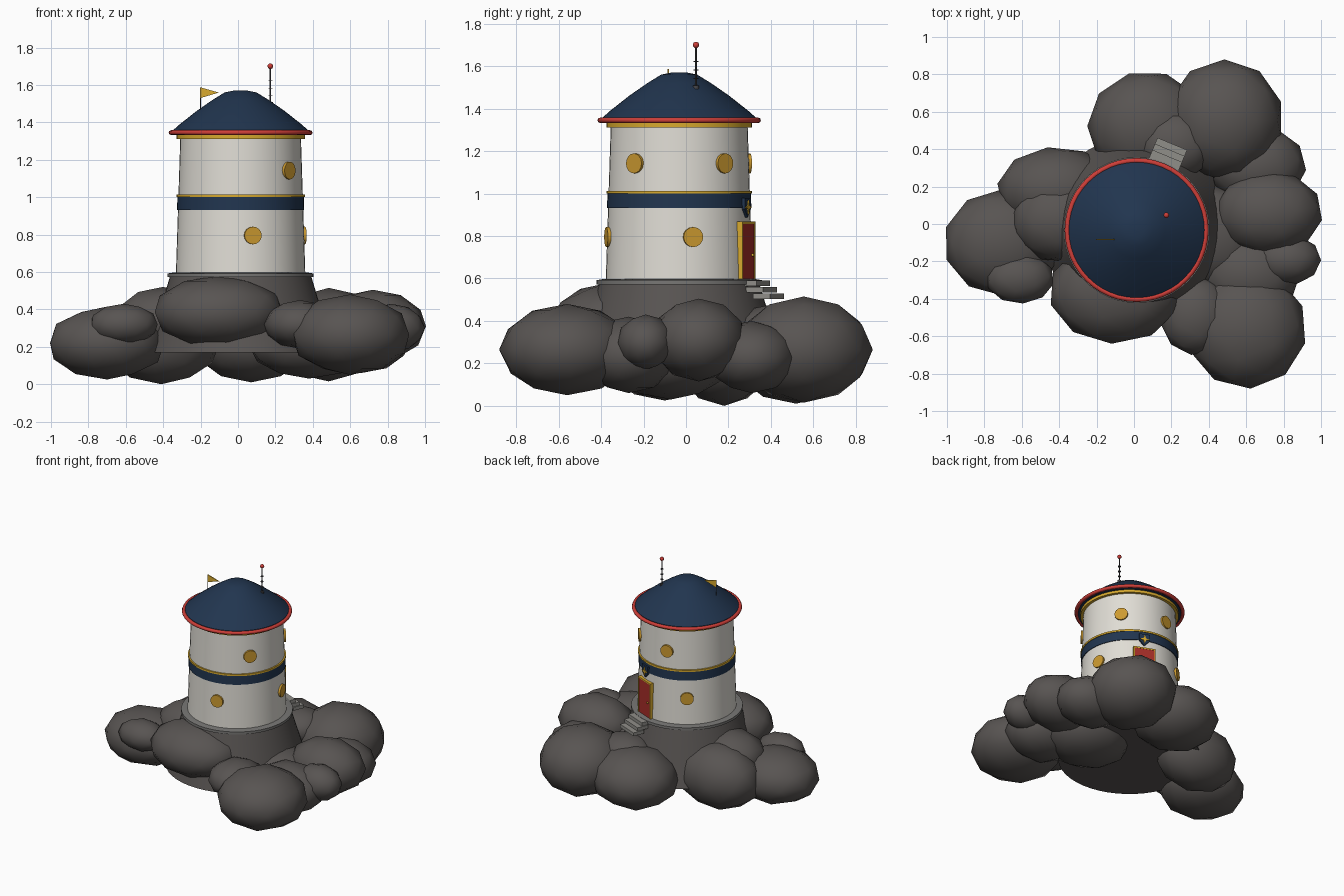
import bpy, bmesh
from math import radians, pi, cos, sin
from mathutils import Matrix

if "Cube" in bpy.data.objects:
    bpy.data.objects.remove(bpy.data.objects["Cube"])

AXIS = Matrix.Translation((0.014, -0.032, 0))      # tower axis


def material(name, r, g, b):
    lin = [((c / 255 + 0.055) / 1.055) ** 2.4 for c in (r, g, b)] + [1]
    m = bpy.data.materials.new(name)
    m.use_nodes = True
    m.diffuse_color = lin
    m.node_tree.nodes["Principled BSDF"].inputs["Base Color"].default_value = lin
    return m


ROCK = material("dark rock", 88, 84, 82)
WALL = material("off white plaster", 224, 221, 213)
NAVY = material("navy blue", 33, 53, 79)
GOLD = material("gold trim", 216, 170, 46)
AMBER = material("amber glass", 204, 154, 48)
RED = material("red trim", 206, 62, 56)
DOOR = material("door red", 168, 46, 40)
STONE = material("step stone", 144, 142, 137)
LEDGE = material("ledge grey", 120, 119, 117)
METAL = material("dark metal", 70, 70, 74)


def finish(name, bm, mat, matrix=Matrix(), angle=35):
    bmesh.ops.recalc_face_normals(bm, faces=bm.faces)
    bm.transform(matrix)
    mesh = bpy.data.meshes.new(name)
    bm.to_mesh(mesh)
    bm.free()
    mesh.materials.append(mat)
    ob = bpy.data.objects.new(name, mesh)
    bpy.context.collection.objects.link(ob)
    if angle:
        bpy.ops.object.select_all(action='DESELECT')
        ob.select_set(True)
        bpy.context.view_layer.objects.active = ob
        bpy.ops.object.shade_smooth_by_angle(angle=radians(angle))


def lathe(name, profile, mat, segs=48, closed=False, matrix=AXIS, angle=35):
    """Spin (radius, z) points; open profiles get end caps."""
    bm = bmesh.new()
    rings = [[bm.verts.new((r * cos(2 * pi * i / segs), r * sin(2 * pi * i / segs), z))
              for i in range(segs)] for r, z in profile]
    pairs = list(zip(rings, rings[1:]))
    if closed:
        pairs.append((rings[-1], rings[0]))
    else:
        bm.faces.new(rings[0])
        bm.faces.new(rings[-1])
    for a, b in pairs:
        for i in range(segs):
            j = (i + 1) % segs
            bm.faces.new((a[i], a[j], b[j], b[i]))
    finish(name, bm, mat, matrix, angle)


def box(name, size, loc, mat, matrix):
    bm = bmesh.new()
    bmesh.ops.create_cube(bm, size=1)
    finish(name, bm, mat, matrix @ Matrix.Translation(loc) @ Matrix.Diagonal((*size, 1)), 0)


def ball(name, radius, mat, matrix):
    bm = bmesh.new()
    bmesh.ops.create_uvsphere(bm, u_segments=12, v_segments=8, radius=radius)
    finish(name, bm, mat, matrix, 60)


def plate(name, points, thick, mat, matrix):
    """Extrude a flat outline (local y, z) along local x."""
    bm = bmesh.new()
    face = bm.faces.new([bm.verts.new((0, y, z)) for y, z in points])
    out = bmesh.ops.extrude_face_region(bm, geom=[face])
    bmesh.ops.translate(bm, vec=(thick, 0, 0),
                        verts=[v for v in out["geom"] if isinstance(v, bmesh.types.BMVert)])
    finish(name, bm, mat, matrix, 0)


def around(az):
    """Frame on the tower axis with local x pointing outward."""
    return AXIS @ Matrix.Rotation(radians(az), 4, 'Z')


# Boulders: name, centre, radii
boulders = [
    ("back_left_boulder", (.485, .555, .265), (.30, .325, .25)),
    ("front_left_boulder", (.60, -.56, .265), (.315, .32, .215)),
    ("left_boulder", (.72, .06, .31), (.285, .225, .195)),
    ("left_back_boulder", (.66, .31, .23), (.26, .21, .17)),
    ("left_front_boulder", (.82, -.19, .30), (.18, .13, .13)),
    ("left_inner_boulder", (.62, -.27, .24), (.27, .22, .18)),
    ("left_core_boulder", (.38, -.07, .22), (.33, .28, .19)),
    ("front_inner_boulder", (.33, -.49, .32), (.19, .21, .13)),
    ("front_boulder", (-.10, -.36, .385), (.345, .28, .195)),
    ("right_boulder", (-.70, -.10, .22), (.305, .285, .195)),
    ("right_front_boulder", (-.61, -.29, .32), (.18, .135, .11)),
    ("right_back_boulder", (-.41, .18, .24), (.32, .23, .24)),
    ("right_inner_boulder", (-.40, .02, .34), (.26, .22, .18)),
    ("back_boulder", (.07, .52, .23), (.32, .285, .22)),
    ("back_inner_boulder", (.22, .42, .35), (.21, .18, .13)),
]
for k, (name, loc, radii) in enumerate(boulders):
    bm = bmesh.new()
    bmesh.ops.create_icosphere(bm, subdivisions=2, radius=1)
    bm.transform(Matrix.Rotation(k * 0.7, 4, 'Z'))
    # stretch so that the faceted ball fills its radii exactly
    for axis in range(3):
        reach = max(abs(v.co[axis]) for v in bm.verts)
        for v in bm.verts:
            v.co[axis] *= radii[axis] / reach
    finish(name, bm, ROCK, Matrix.Translation(loc), 60)

# Rock plinth, ledge and tower wall
lathe("rock_plinth", [(.50, .17), (.378, .575)], ROCK)
lathe("base_ledge", [(.39, .572), (.39, .592), (.36, .597)], LEDGE)
lathe("tower_wall", [(.346, .59), (.322, 1.335)], WALL)
lathe("blue_band", [(.33, .932), (.340, .932), (.338, 1.0), (.33, 1.0)], NAVY, closed=True)
lathe("band_trim", [(.33, 1.0), (.343, 1.0), (.343, 1.013), (.33, 1.013)], GOLD, closed=True)
lathe("eave_trim", [(.32, 1.312), (.343, 1.312), (.343, 1.332), (.32, 1.332)], GOLD, closed=True)

# Roof and its rim
lathe("roof", [(.36, 1.335), (.362, 1.357), (.325, 1.39), (.235, 1.461), (.15, 1.520),
               (.085, 1.560), (.04, 1.569), (.005, 1.571)], NAVY)
rim = [(.371 + .014 * cos(k * pi / 4), 1.345 + .013 * sin(k * pi / 4)) for k in range(8)]
lathe("roof_rim", rim, RED, closed=True, angle=60)

# Round windows: azimuth, height, wall radius
windows = [(-79, .795, .339), (11, .795, .339), (125, .795, .339),
           (-39, 1.142, .328), (40, 1.142, .328), (100, 1.142, .328)]
for n, (az, z, r) in enumerate(windows, 1):
    frame = around(az) @ Matrix.Translation((r, 0, z)) @ Matrix.Rotation(pi / 2, 4, 'Y')
    lathe(f"window_{n}", [(.047, -.02), (.047, .012)], AMBER, 16, matrix=frame)

# Door with frame, and steps
entry = around(67.5)
box("door", (.04, .14, .265), (.333, 0, .724), DOOR, entry)
for label, side in (("left", -1), ("right", 1)):
    box(f"door_post_{label}", (.04, .009, .275), (.335, side * .0745, .729), GOLD, entry)
box("door_lintel", (.04, .158, .011), (.335, 0, .862), GOLD, entry)
ball("door_knob", .007, GOLD, entry @ Matrix.Translation((.356, .045, .71)))
for k in range(3):
    box(f"step_{k + 1}", (.087, .172, .026), (.385 + .035 * k, 0, .577 - .03 * k), STONE, entry)

# Shield ornament above the door
badge = entry @ Matrix.Translation((.336, 0, .935))
plate("shield", [(-.038, .043), (.038, .043), (.038, -.008), (0, -.047), (-.038, -.008)],
      .014, NAVY, badge)
star = []
for k in range(8):
    reach = .034 if k % 2 == 0 else .012
    star.append((reach * sin(k * pi / 4), reach * cos(k * pi / 4)))
plate("shield_star", star, .020, GOLD, badge)

# Flag
pole = Matrix.Translation((-.2, -.083, 0))
lathe("flag_pole", [(.003, 1.45), (.003, 1.586)], METAL, 8, matrix=pole)
plate("flag", [(0, 1.587), (.097, 1.559), (0, 1.53)], .007, GOLD,
      pole @ Matrix.Translation((0, .0035, 0)) @ Matrix.Rotation(-pi / 2, 4, 'Z')
      @ Matrix.Rotation(pi, 4, 'X') @ Matrix.Rotation(pi, 4, 'X'))

# Antenna
mast = Matrix.Translation((.173, .047, 0))
lathe("antenna_mast", [(.004, 1.47), (.004, 1.70)], METAL, 8, matrix=mast)
lathe("antenna_foot", [(.014, 1.49), (.014, 1.508)], METAL, 12, matrix=mast)
for k in range(3):
    z = 1.54 + .04 * k
    lathe(f"antenna_disc_{k + 1}", [(.011, z), (.011, z + .004)], METAL, 12, matrix=mast)
ball("antenna_ball", .015, RED, mast @ Matrix.Translation((0, 0, 1.70)))
